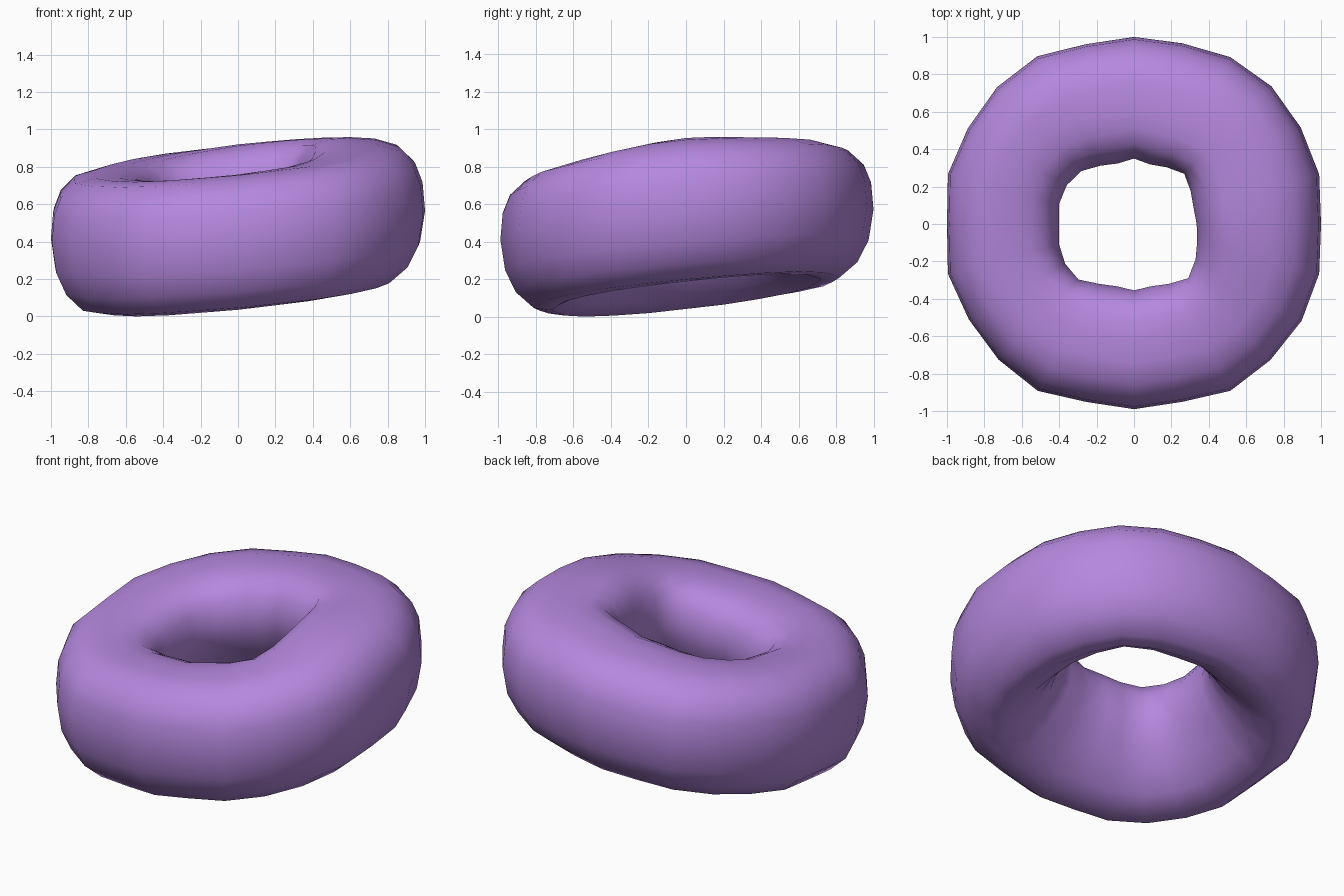
import bpy, bmesh
from math import sin, cos, tau

cube = bpy.data.objects.get("Cube")
if cube:
    bpy.data.objects.remove(cube, do_unlink=True)

# Uneven outer and inner radii around the ring, counter-clockwise from +x
OUTER = [1.0, 1.025, 1.03, 1.04, 1.03, 1.0, 1.0, .995, 1.035, 1.035, 1.025, 1.03,
         1.0, 1.03, 1.02, 1.025, 1.03, .985, .99, .985, 1.03, 1.03, 1.035, 1.025]
INNER = [.335, .33, .35, .38, .35, .33, .35, .335, .36, .4, .415, .415,
         .4, .415, .425, .42, .37, .345, .355, .345, .37, .41, .38, .35]

# Tube section: across (0 = hole, 1 = outside) and up (-1 = floor, 1 = top).
# The hole is steep at the top and flares out like a funnel below.
PROFILE = [(1, .05), (.98, .44), (.92, .7), (.79, .91), (.61, .99), (.4, 1), (.25, .98),
           (.12, .88), (.04, .68), (0, .4), (.02, .1), (.1, -.2), (.22, -.5),
           (.38, -.8), (.57, -.98), (.72, -.95), (.87, -.72), (.96, -.4)]
CENTER = .495
HALF_HEIGHT = .365


def section(angle, outer, inner):
    """Points of one tube section, on a ring that tilts up to the back left."""
    middle = (outer + inner) / 2
    tilt = middle * (.107 * cos(angle) + .12 * sin(angle))
    hump = .055 * max(0, cos(angle + .1)) ** 6
    points = []
    for across, up in PROFILE:
        r = inner + (outer - inner) * across
        z = CENTER + tilt + HALF_HEIGHT * up + hump * max(0, up) * (1 - across / 2)
        points.append((r * cos(angle), r * sin(angle), z))
    return points


# Ring body
bm = bmesh.new()
count, sides = len(OUTER), len(PROFILE)
rings = [[bm.verts.new(p) for p in section(tau * i / count, OUTER[i], INNER[i])]
         for i in range(count)]
for i in range(count):
    here, after = rings[i], rings[(i + 1) % count]
    for j in range(sides):
        k = (j + 1) % sides
        bm.faces.new((here[j], after[j], after[k], here[k]))
bmesh.ops.recalc_face_normals(bm, faces=bm.faces)

# Stand it on the floor
lowest = min(v.co.z for v in bm.verts)
for v in bm.verts:
    v.co.z -= lowest
for face in bm.faces:
    face.smooth = True

mesh = bpy.data.meshes.new("ring_body")
bm.to_mesh(mesh)
bm.free()
ring = bpy.data.objects.new("ring_body", mesh)
bpy.context.collection.objects.link(ring)

# Purple colour
purple = bpy.data.materials.new("purple")
purple.use_nodes = True
color = (.46, .245, .73, 1)
purple.diffuse_color = color
purple.node_tree.nodes["Principled BSDF"].inputs["Base Color"].default_value = color
mesh.materials.append(purple)
